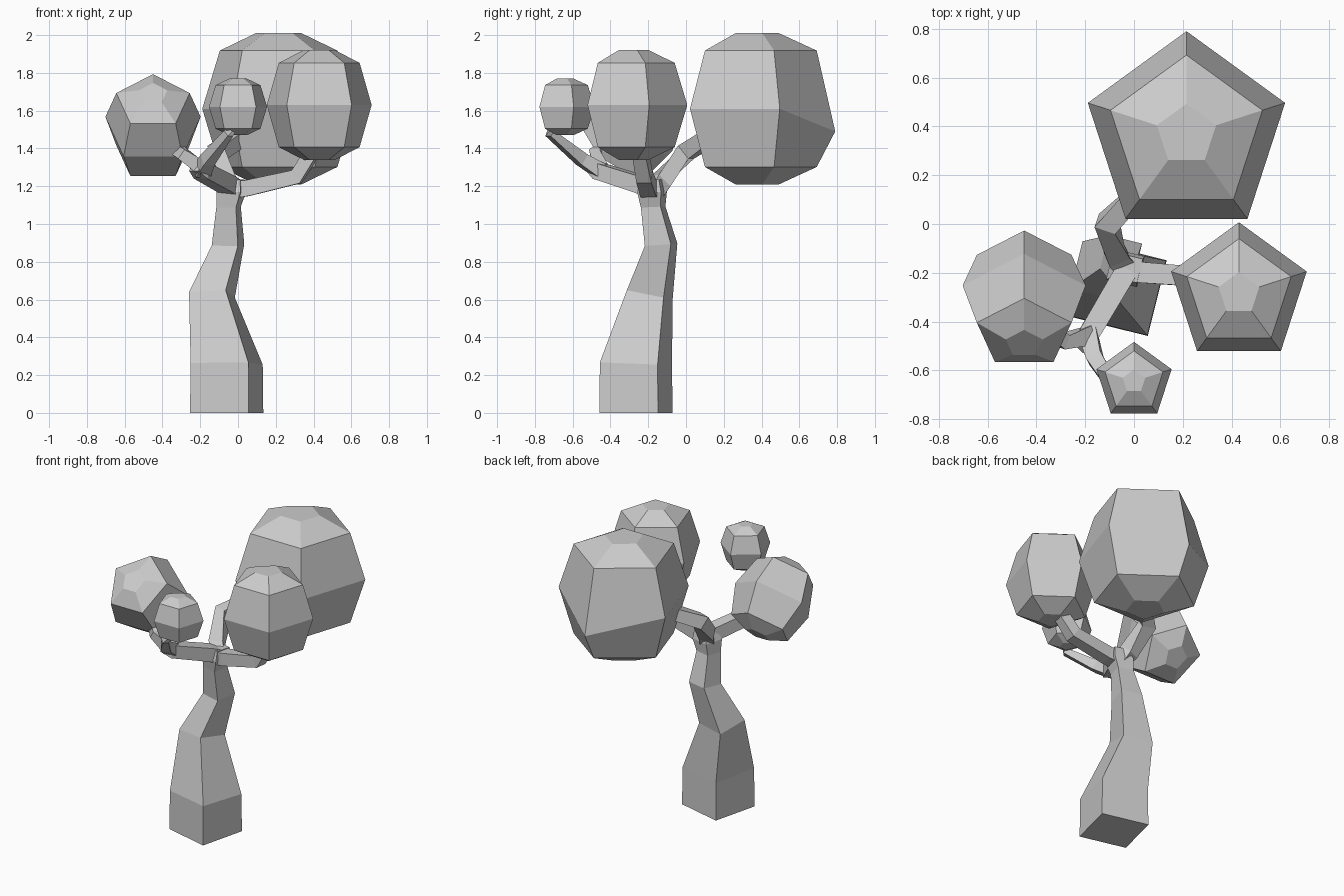
import bpy
from math import sin, cos, pi, radians
from mathutils import Vector, Matrix

if "Cube" in bpy.data.objects:
    bpy.data.objects.remove(bpy.data.objects["Cube"])

# One plain grey for the whole tree
grey = bpy.data.materials.new("grey")
grey.use_nodes = True
grey.diffuse_color = (0.6, 0.6, 0.6, 1)
grey.node_tree.nodes["Principled BSDF"].inputs["Base Color"].default_value = (0.6, 0.6, 0.6, 1)


def loft(name, rings):
    """Skin a list of equal rings and cap both ends."""
    n = len(rings[0])
    faces = [tuple(reversed(range(n)))]
    for r in range(len(rings) - 1):
        for i in range(n):
            j = (i + 1) % n
            faces.append((r * n + i, r * n + j, r * n + n + j, r * n + n + i))
    last = (len(rings) - 1) * n
    faces.append(tuple(range(last, last + n)))
    mesh = bpy.data.meshes.new(name)
    mesh.from_pydata([v for ring in rings for v in ring], [], faces)
    mesh.materials.append(grey)
    obj = bpy.data.objects.new(name, mesh)
    bpy.context.collection.objects.link(obj)
    return obj


def trunk(name, levels, yaw):
    """Square trunk: each level is centre x, y, z, side and slope along y."""
    rings = []
    for x, y, z, side, slope in levels:
        ring = []
        for k in range(4):
            a = yaw + pi / 4 + k * pi / 2
            dx, dy = cos(a) * side * 0.707, sin(a) * side * 0.707
            ring.append((x + dx, y + dy, z + slope * dy))
        rings.append(ring)
    return loft(name, rings)


def branch(name, points):
    """Square branch along points given as x, y, z, width."""
    centres = [Vector(p[:3]) for p in points]
    rings = []
    for i, c in enumerate(centres):
        ahead = centres[min(i + 1, len(centres) - 1)]
        behind = centres[max(i - 1, 0)]
        t = (ahead - behind).normalized()
        side = t.cross(Vector((0, 0, 1))).normalized()
        up = side.cross(t)
        h = points[i][3] / 2
        rings.append([c + side * h * a + up * h * b
                      for a, b in ((-1, -1), (1, -1), (1, 1), (-1, 1))])
    return loft(name, rings)


def foliage(name, centre, radius, height, tilt=0, drop=0):
    """Five-sided faceted ball; drop lowers the rear corner of the waist."""
    profile = ((0.3, -1), (0.77, -0.77), (1, 0), (0.77, 0.77), (0.3, 1))
    turn = Matrix.Rotation(tilt, 3, 'X')
    rings = []
    for r, h in profile:
        ring = []
        for k in range(5):
            a = pi / 2 + k * 2 * pi / 5
            z = h * height - (drop if h == 0 and k == 0 else 0)
            ring.append(Vector(centre) + turn @ Vector((cos(a) * radius * r, sin(a) * radius * r, z)))
        rings.append(ring)
    return loft(name, rings)


# Bent trunk
trunk("trunk", [(-0.06, -0.265, 0, 0.32, 0), (-0.06, -0.265, 0.26, 0.315, -0.04),
                (-0.138, -0.192, 0.625, 0.2, -0.2), (-0.053, -0.132, 0.89, 0.142, 0.08),
                (-0.05, -0.174, 1.09, 0.107, 0.05), (-0.035, -0.18, 1.17, 0.13, 0),
                (-0.025, -0.18, 1.235, 0.1, 0)], radians(-14))

# Branches
branch("left_branch", [(-0.03, -0.19, 1.18, 0.09), (0.05, -0.2, 1.19, 0.085),
                       (0.31, -0.22, 1.25, 0.08), (0.42, -0.25, 1.42, 0.07)])
branch("back_branch", [(-0.04, -0.17, 1.18, 0.09), (-0.07, -0.13, 1.23, 0.09),
                       (-0.11, 0.0, 1.38, 0.09), (0.02, 0.13, 1.46, 0.08)])
branch("front_branch", [(-0.03, -0.19, 1.19, 0.09), (-0.06, -0.24, 1.21, 0.09),
                        (-0.19, -0.46, 1.28, 0.085), (-0.22, -0.49, 1.31, 0.07)])
branch("front_fork", [(-0.19, -0.45, 1.28, 0.08), (-0.16, -0.55, 1.34, 0.065),
                      (-0.05, -0.72, 1.48, 0.04), (-0.02, -0.69, 1.54, 0.04)])
branch("right_fork", [(-0.19, -0.46, 1.29, 0.08), (-0.29, -0.48, 1.37, 0.06),
                      (-0.37, -0.4, 1.43, 0.06)])

# Foliage balls
foliage("back_foliage", (0.215, 0.365, 1.61), 0.425, 0.4, drop=0.12)
foliage("left_foliage", (0.43, -0.285, 1.63), 0.292, 0.29)
foliage("front_foliage", (0, -0.645, 1.62), 0.162, 0.15)
foliage("right_foliage", (-0.45, -0.31, 1.51), 0.265, 0.255, tilt=radians(45))
